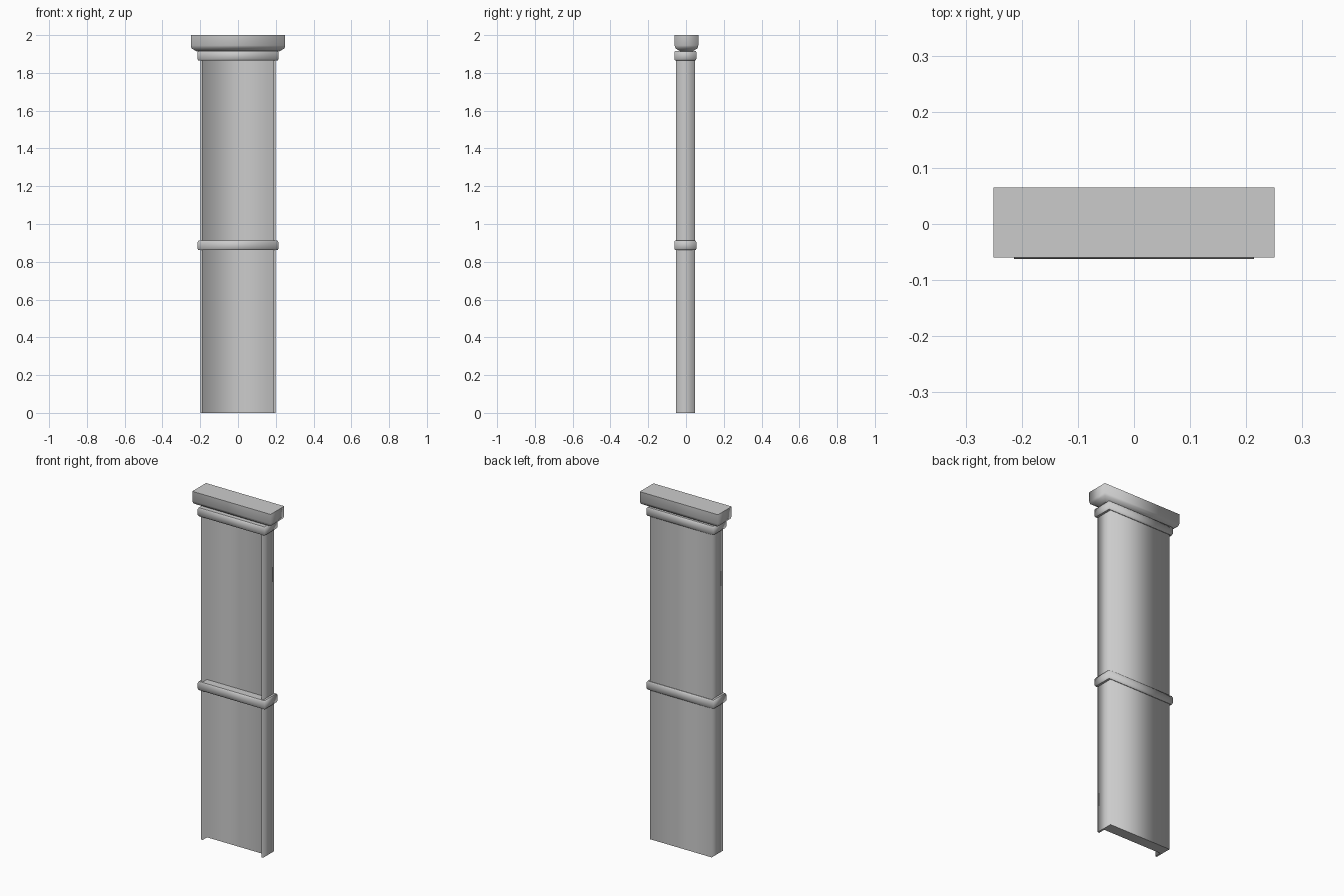
import bpy

cube = bpy.data.objects.get("Cube")
if cube:
    bpy.data.objects.remove(cube, do_unlink=True)

stone = bpy.data.materials.new("grey_stone")
stone.use_nodes = True
grey = (0.6, 0.6, 0.6, 1)
stone.diffuse_color = grey
stone.node_tree.nodes["Principled BSDF"].inputs["Base Color"].default_value = grey


def loft(name, sections):
    """Skin a stack of closed outlines; soft sides, crisp rims at both ends."""
    n = len(sections[0])
    verts = [p for s in sections for p in s]
    faces = [(k * n + i, k * n + (i + 1) % n, (k + 1) * n + (i + 1) % n, (k + 1) * n + i)
             for k in range(len(sections) - 1) for i in range(n)]
    last = (len(sections) - 1) * n
    faces += [tuple(reversed(range(n))), tuple(range(last, last + n))]
    mesh = bpy.data.meshes.new(name)
    mesh.from_pydata(verts, [], faces)
    mesh.materials.append(stone)
    mesh.shade_smooth()
    for e in mesh.edges:
        a, b = e.vertices
        if (a < n and b < n) or (a >= last and b >= last):
            e.use_edge_sharp = True
    obj = bpy.data.objects.new(name, mesh)
    bpy.context.collection.objects.link(obj)
    return obj


def moulding(name, half_x, y0, y1, levels):
    """Rectangular moulding whose outline is inset at each (height, inset) level."""
    loft(name, [[(-half_x + d, y0 + d, z), (half_x - d, y0 + d, z),
                 (half_x - d, y1 - d, z), (-half_x + d, y1 - d, z)] for z, d in levels])


# Shaft: solid back with thin side flanges around a recessed front panel
w, lip, front, panel, back = 0.198, 0.01, -0.054, -0.014, 0.048
outline = [(-w, front), (-w + lip, front), (-w + lip, panel), (w - lip, panel),
           (w - lip, front), (w, front), (w, back), (-w, back)]
loft("shaft", [[(x, y, z) for x, y in outline] for z in (0, 1.9)])

# Two narrow bands around the shaft
for name, z in (("middle_band", 0.862), ("upper_band", 1.866)):
    moulding(name, 0.214, -0.062, 0.055,
             [(z, 0.004), (z + 0.008, 0), (z + 0.042, 0), (z + 0.05, 0.004)])

# Capital, tapering in at its underside
moulding("capital", 0.25, -0.06, 0.065,
         [(1.914, 0.03), (1.93, 0.004), (1.945, 0), (2.0, 0)])
